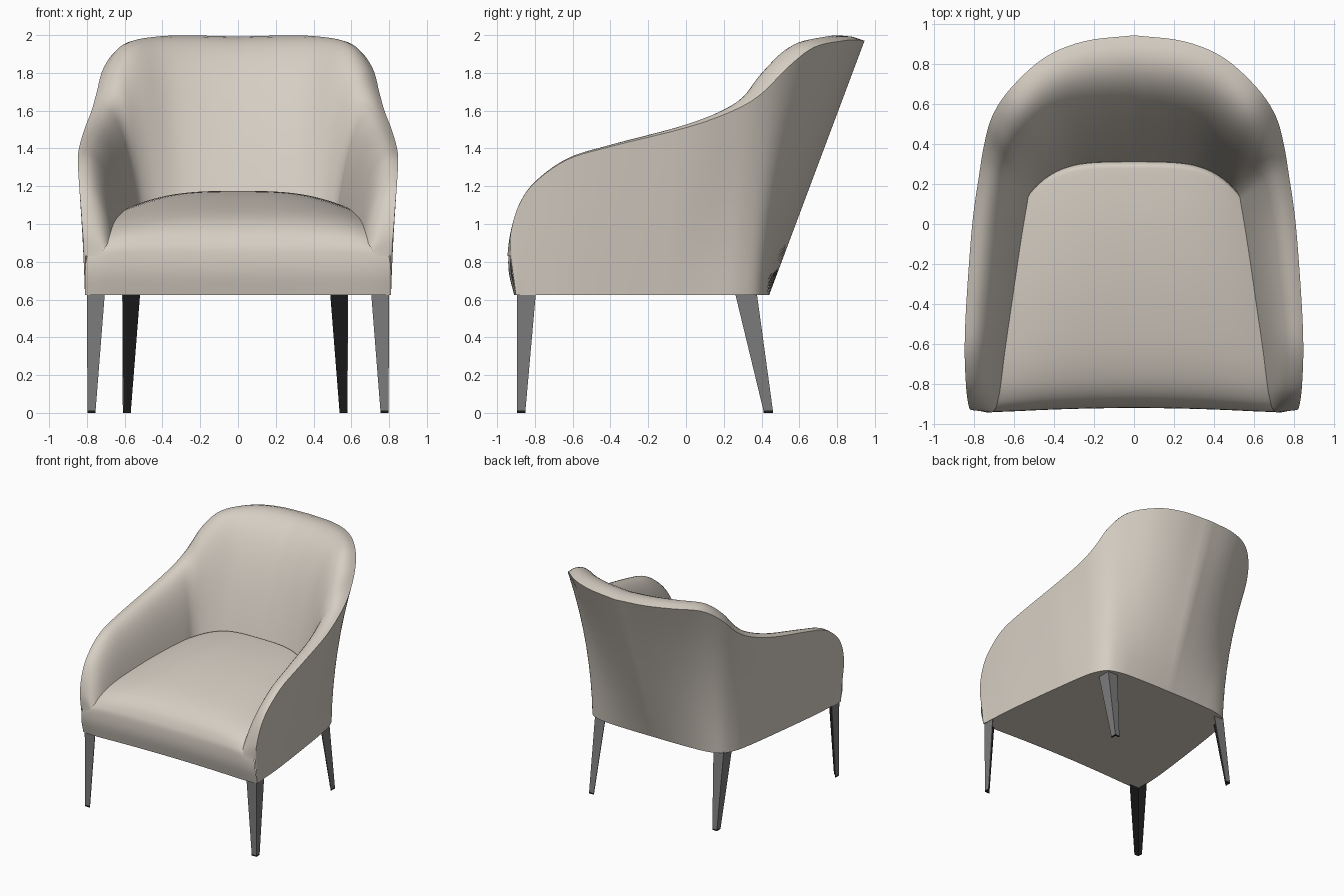
import bpy
from mathutils import Vector

if "Cube" in bpy.data.objects:
    bpy.data.objects.remove(bpy.data.objects["Cube"], do_unlink=True)


def material(name, rgb, rough):
    mat = bpy.data.materials.new(name)
    mat.use_nodes = True
    mat.diffuse_color = (*rgb, 1)
    shader = mat.node_tree.nodes["Principled BSDF"]
    shader.inputs["Base Color"].default_value = (*rgb, 1)
    shader.inputs["Roughness"].default_value = rough
    return mat


FABRIC = material("beige fabric", (0.67, 0.615, 0.545), 0.8)
GREY = material("grey leg", (0.2, 0.2, 0.2), 0.5)
BLACK = material("black leg inside", (0.011, 0.011, 0.011), 0.5)


def make_object(name, verts, faces, mats, smooth=True, mirror=True):
    mesh = bpy.data.meshes.new(name)
    mesh.from_pydata(verts, [], faces)
    for mat in mats:
        mesh.materials.append(mat)
    if smooth:
        mesh.polygons.foreach_set("use_smooth", [True] * len(mesh.polygons))
        mesh.set_sharp_from_angle(angle=0.75)
    obj = bpy.data.objects.new(name, mesh)
    bpy.context.collection.objects.link(obj)
    if mirror:
        mod = obj.modifiers.new("Mirror", "MIRROR")
        mod.merge_threshold = 0.0005
    return obj


def grid_faces(rows, cols):
    faces = []
    for r in range(rows - 1):
        for c in range(cols - 1):
            a = r * cols + c
            faces.append((a + cols, a + cols + 1, a + 1, a))
    return faces


def spline(points, steps):
    """Smooth curve running through all the points."""
    p = [Vector(q) for q in points]
    p = [p[0] * 2 - p[1]] + p + [p[-1] * 2 - p[-2]]
    out = []
    for i in range(1, len(p) - 2):
        a, b, c, d = p[i - 1:i + 3]
        for k in range(steps):
            t = k / steps
            out.append(0.5 * (2 * b + (c - a) * t + (2 * a - 5 * b + 4 * c - d) * t ** 2
                              + (3 * b - a - 3 * c + d) * t ** 3))
    return out + [p[-2]]


# Shell guide curves, from the arm front round to the middle of the back
FLOOR = 0.623
rim = [(.807, -.93, .83), (.822, -.928, .95), (.833, -.885, 1.1), (.842, -.8, 1.22),
       (.848, -.63, 1.34), (.84, -.4, 1.41), (.81, 0, 1.51), (.775, .25, 1.6),
       (.75, .4, 1.69), (.71, .54, 1.83), (.62, .677, 1.935), (.45, .832, 1.97),
       (.25, .915, 1.975), (0, .945, 1.97)]
bottom = [(.81, -.9), (.81, -.89), (.805, -.86), (.8, -.78), (.79, -.62), (.765, -.4),
          (.72, -.05), (.69, .15), (.66, .28), (.6, .38), (.49, .423), (.33, .436),
          (.17, .44), (0, .44)]
inner = [(.73, -.945, .83), (.7, -.935, .88), (.675, -.87, .93), (.66, -.78, .97),
         (.635, -.6, 1), (.6, -.38, 1.02), (.555, -.08, 1.04), (.53, .08, 1.05),
         (.52, .14, 1.05), (.49, .19, 1.06), (.42, .24, 1.07), (.3, .285, 1.08),
         (.15, .3, 1.09), (0, .305, 1.1)]

# Shell: outer wall rising to the rim, then a padded roll down to the seat
STEPS = 5
WALL, ROLL = 8, 16
rims, inners = spline(rim, STEPS), spline(inner, STEPS)
bottoms = spline([(x, y, FLOOR) for x, y in bottom], STEPS)
verts = []
for low, top, end in zip(bottoms, rims, inners):
    # The rear corners are hollowed so that the back flares out at the rim
    hollow = Vector((top.x, top.y, 0)).normalized() * max(0, top.x * top.y) * 0.4
    column = []
    for k in range(WALL):
        t = k / WALL
        column.append(low.lerp(top, t) - hollow * t * (1 - t))
    d = end - top
    flat, rise = Vector((d.x, d.y, 0)), Vector((0, 0, -d.z))
    # The arms are padded more fully than the back
    arm = min(1, max(0, 1.5 - 3 * end.y))
    c1 = top + flat * (0.4 + 0.08 * arm) + rise * 0.15
    c2 = end - flat * (0.33 - 0.12 * arm) + rise * 0.62
    for k in range(ROLL + 1):
        t = k / ROLL
        s = 1 - t
        column.append(top * s ** 3 + c1 * 3 * s * s * t + c2 * 3 * s * t * t + end * t ** 3)
    verts += column
make_object("shell", verts, grid_faces(len(rims), WALL + ROLL + 1), [FABRIC])

# Seat: rows of (y, z, half width) from behind the cushion over the front edge
seat_rows = [(.31, 1, .54), (.312, 1.12, .54), (.3, 1.165, .54), (.25, 1.175, .545),
             (0, 1.17, .57), (-.3, 1.14, .615), (-.6, 1.085, .655), (-.77, 1.03, .68),
             (-.86, .97, .695), (-.905, .9, .74), (-.92, .84, .795), (-.918, .74, .81),
             (-.89, FLOOR, .81)]
COLS = 19
seat_verts = []
for y, z, half in spline(seat_rows, 4):
    for k in range(COLS):
        t = k / (COLS - 1)
        back = 0.18 * max(0, y / 0.31) * t ** 4
        front = (0.03 * t * t - 0.022 * t ** 14) * min(1, max(0, -y / 0.7))
        drop = 0.24 * max(0, z - 0.84) * t ** 3
        seat_verts.append((half * t, y - back - front, z - drop))
make_object("seat", seat_verts, grid_faces(len(seat_verts) // COLS, COLS), [FABRIC])

# Flat underside
outline = [Vector(v) for v in seat_verts[-COLS:]] + bottoms
make_object("underside", outline, [tuple(range(len(outline)))[::-1]], [FABRIC], False)


def leg(name, side, facing, top, foot):
    """Tapered angle-section leg; top and foot are (outer x, outer y, width, depth)."""
    wall = 0.006
    vs = []
    for (x, y, w, d), z in ((foot, 0), (foot, 0.012), (top, FLOOR + 0.01)):
        for u, v in ((0, 0), (w, 0), (w, wall), (wall, wall), (wall, d), (0, d)):
            vs.append((side * (x - u), facing * (y - v), z))
    fs = [(0, 1, 2, 3), (0, 3, 4, 5), (12, 15, 14, 13), (12, 17, 16, 15)]
    for r in (0, 6):
        fs += [(r + (k + 1) % 6, r + k, r + 6 + k, r + 6 + (k + 1) % 6) for k in range(6)]
    if side * facing < 0:
        fs = [f[::-1] for f in fs]
    obj = make_object(name, vs, fs, [GREY, BLACK], False, False)
    # The two faces inside the angle, and the foot tip, are black
    for p in obj.data.polygons:
        inside = {k % 6 for k in p.vertices} in ({2, 3}, {3, 4})
        p.material_index = int(inside or p.center.z < 0.01)


for side, label in ((1, "left"), (-1, "right")):
    shift = 0 if side > 0 else 0.03
    leg("front_leg_" + label, side, -1, (.8, .895, .095, .1), (.797, .895, .043, .045))
    leg("back_leg_" + label, side, 1, (.583 + shift, .375, .095, .115),
        (.58 + shift, .46, .043, .05))
